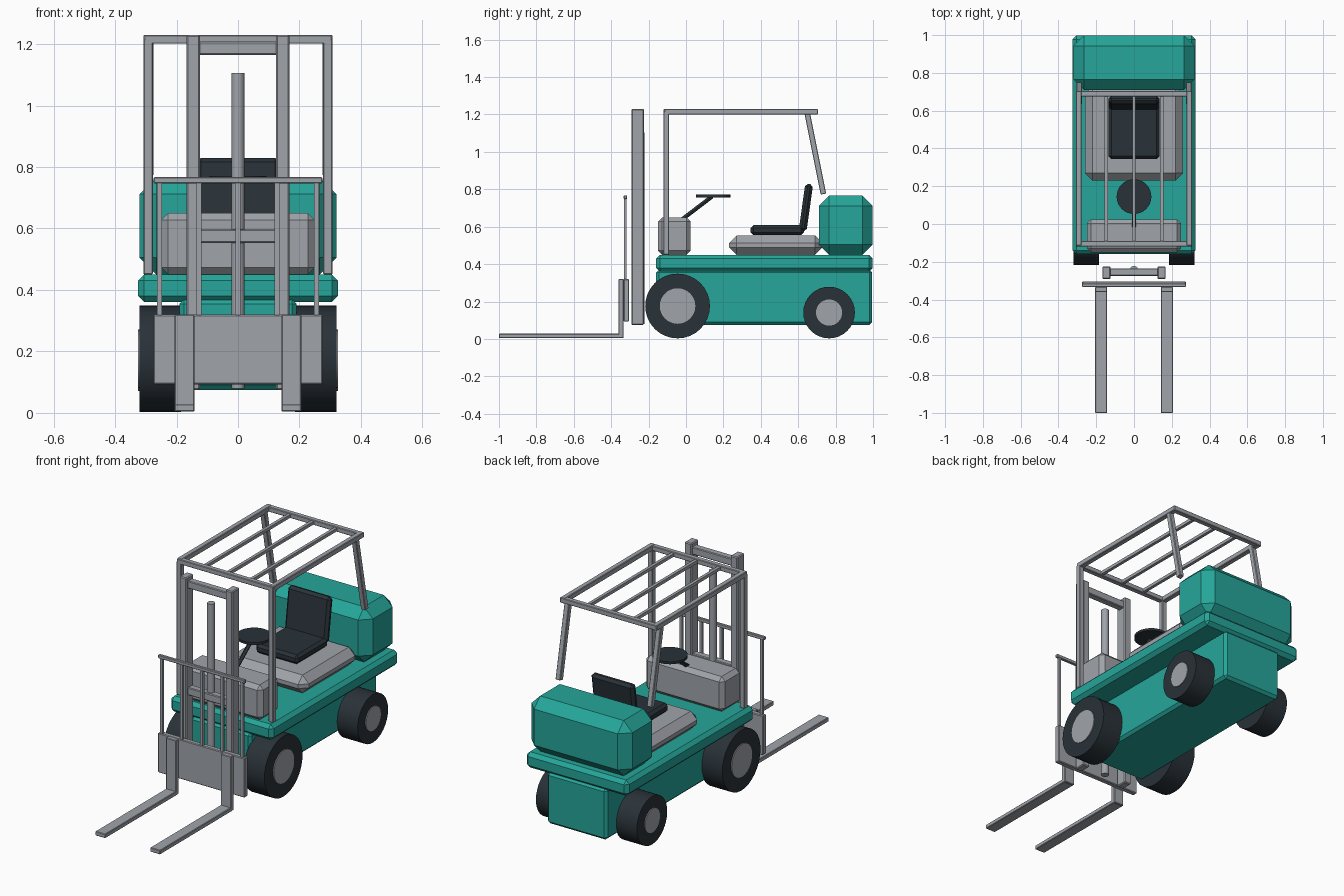
import bpy, math
from mathutils import Vector

if "Cube" in bpy.data.objects:
    bpy.data.objects.remove(bpy.data.objects["Cube"])


def mat(name, rgb):
    m = bpy.data.materials.new(name)
    m.diffuse_color = (*rgb, 1)
    m.use_nodes = True
    m.node_tree.nodes["Principled BSDF"].inputs["Base Color"].default_value = m.diffuse_color
    return m


TEAL = mat("teal_paint", (0.019, 0.381, 0.323))
GREY = mat("grey_metal", (0.35, 0.37, 0.40))
DARK = mat("dark_rubber", (0.022, 0.032, 0.040))


def box(name, x, y, z, m, bevel=0.0, tilt=0.0):
    """Box from (min, max) ranges, chamfered, optionally tilted about x."""
    r = (x, y, z)
    bpy.ops.mesh.primitive_cube_add(size=1, location=[(a + b) / 2 for a, b in r])
    o = bpy.context.object
    o.name = name
    o.scale = [b - a for a, b in r]
    bpy.ops.object.transform_apply(location=False, rotation=False, scale=True)
    o.rotation_euler.x = tilt
    o.data.materials.append(m)
    if bevel:
        b = o.modifiers.new("chamfer", 'BEVEL')
        b.width = bevel
        b.segments = 1
    return o


def pair(name, x, y, z, m, bevel=0.0):
    """Two boxes mirrored across x = 0."""
    box(name + "_right", x, y, z, m, bevel)
    box(name + "_left", (-x[1], -x[0]), y, z, m, bevel)


def rod(name, a, b, r, m, sides=32, bevel=0.0):
    """Cylinder between two points."""
    a, b = Vector(a), Vector(b)
    d = b - a
    bpy.ops.mesh.primitive_cylinder_add(vertices=sides, radius=r, depth=d.length, location=(a + b) / 2)
    o = bpy.context.object
    o.name = name
    o.rotation_euler = d.to_track_quat('Z', 'Y').to_euler()
    o.data.materials.append(m)
    bpy.ops.object.shade_smooth_by_angle(angle=math.radians(30))
    if bevel:
        mod = o.modifiers.new("edge", 'BEVEL')
        mod.width = bevel
        mod.segments = 1
        mod.limit_method = 'ANGLE'
    return o


# Body
box("chassis", (-0.19, 0.19), (-0.16, 0.995), (0.075, 0.37), TEAL, 0.015)
box("deck", (-0.325, 0.325), (-0.16, 0.998), (0.36, 0.45), TEAL, 0.02)
box("counterweight", (-0.32, 0.32), (0.71, 0.998), (0.45, 0.767), TEAL, 0.055)
box("dashboard", (-0.25, 0.25), (-0.15, 0.025), (0.45, 0.65), GREY, 0.023)
box("seat_base", (-0.26, 0.26), (0.23, 0.73), (0.45, 0.553), GREY, 0.04)

# Seat and steering
box("seat_cushion", (-0.135, 0.135), (0.345, 0.63), (0.555, 0.608), DARK, 0.015)
box("seat_back", (-0.135, 0.135), (0.62, 0.662), (0.575, 0.83), DARK, 0.015, -0.14)
rod("steering_column", (0, -0.02, 0.64), (0, 0.14, 0.762), 0.011, DARK, 12)
rod("steering_wheel", (0, 0.145, 0.757), (0, 0.145, 0.771), 0.092, DARK)

# Wheels with hubs
for label, y, r, hub in (("front", -0.045, 0.173, 0.095), ("rear", 0.765, 0.138, 0.07)):
    for side, s in (("right", 1), ("left", -1)):
        rod(f"{label}_tyre_{side}", (s * 0.185, y, r + 0.003), (s * 0.32, y, r + 0.003), r, DARK)
        rod(f"{label}_hub_{side}", (s * 0.25, y, r + 0.003), (s * 0.325, y, r + 0.003), hub, GREY)

# Overhead guard
pair("guard_front_post", (0.277, 0.307), (-0.12, -0.09), (0.45, 1.215), GREY, 0.003)
pair("guard_side_rail", (0.277, 0.307), (-0.115, 0.705), (1.2, 1.23), GREY, 0.003)
for label, y in (("front", -0.105), ("rear", 0.69)):
    box(f"guard_{label}_bar", (-0.305, 0.305), (y - 0.015, y + 0.015), (1.201, 1.229), GREY, 0.003)
for i, x in enumerate((-0.147, 0, 0.147)):
    box(f"guard_roof_bar_{i}", (x - 0.009, x + 0.009), (-0.1, 0.69), (1.206, 1.224), GREY)
for side, s in (("right", 1), ("left", -1)):
    box(f"guard_rear_leg_{side}", (s * 0.29 - 0.015, s * 0.29 + 0.015), (0.676, 0.706),
        (0.77, 1.215), GREY, 0.003, math.atan2(0.087, 0.435))

# Mast with lift cylinder
pair("mast_upright", (0.124, 0.168), (-0.292, -0.225), (0.075, 1.23), GREY, 0.005)
for i, (a, b) in enumerate(((1.165, 1.208), (0.553, 0.597))):
    box(f"mast_crossbar_{i}", (-0.13, 0.13), (-0.275, -0.235), (a, b), GREY, 0.004)
rod("lift_cylinder", (0, -0.243, 0.08), (0, -0.243, 1.105), 0.021, GREY, 24)

# Carriage and load backrest
box("carriage_plate", (-0.275, 0.275), (-0.334, -0.304), (0.093, 0.32), GREY, 0.004)
box("backrest_top_bar", (-0.275, 0.275), (-0.333, -0.315), (0.747, 0.767), GREY, 0.003)
for i in range(5):
    x = (i - 2) * 0.1275
    box(f"backrest_bar_{i}", (x - 0.008, x + 0.008), (-0.331, -0.317), (0.31, 0.755), GREY)

# Forks
pair("fork_shank", (0.142, 0.206), (-0.36, -0.333), (0.005, 0.32), GREY, 0.003)
pair("fork_blade", (0.142, 0.206), (-1.0, -0.34), (0.004, 0.028), GREY, 0.003)
